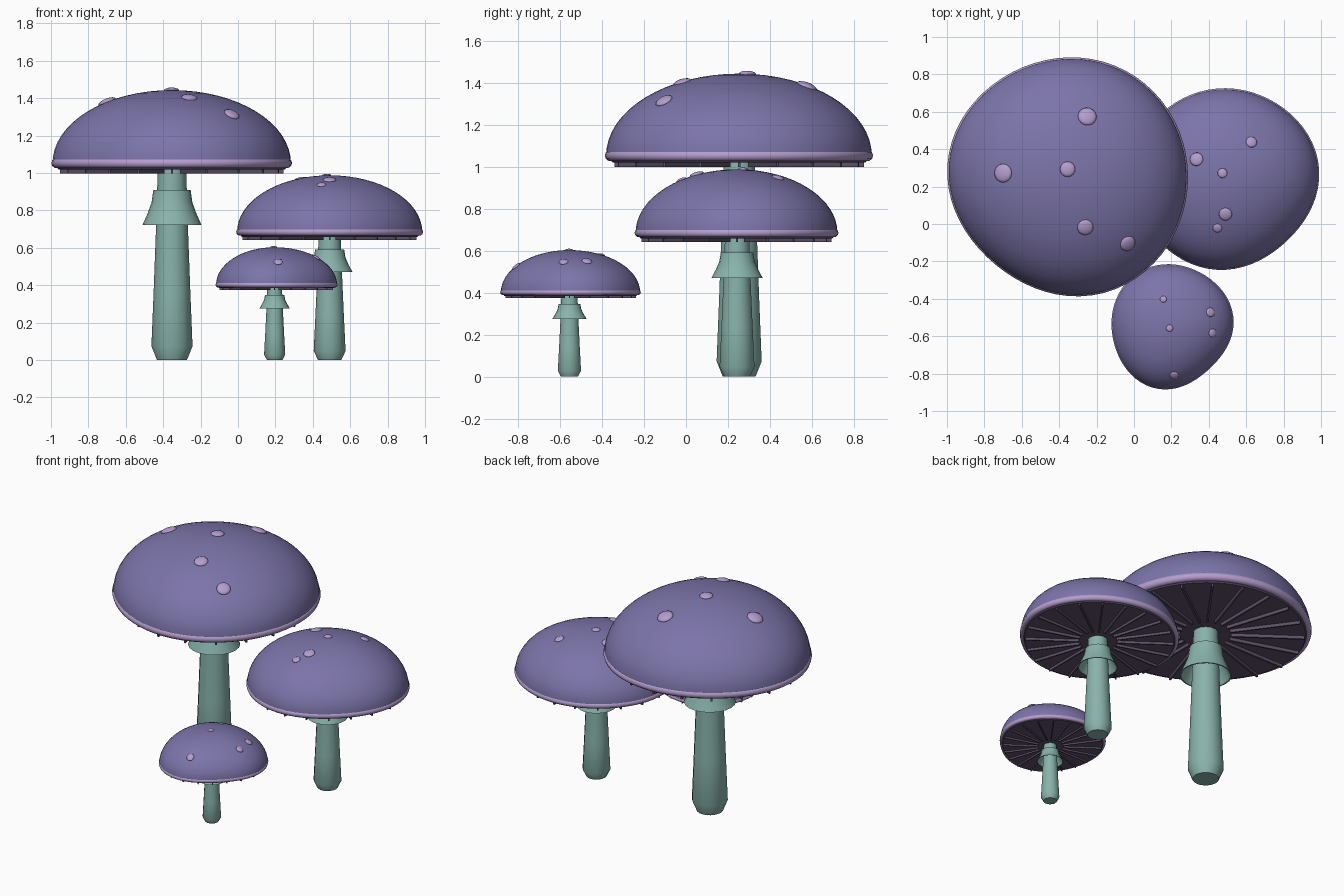
import bpy, bmesh
from math import sin, cos, pi, tau, atan2, sqrt, hypot, radians
from mathutils import Vector, Matrix

if "Cube" in bpy.data.objects:
    bpy.data.objects.remove(bpy.data.objects["Cube"])


def material(name, rgb):
    m = bpy.data.materials.new(name)
    m.diffuse_color = (*rgb, 1)
    m.use_nodes = True
    m.node_tree.nodes["Principled BSDF"].inputs["Base Color"].default_value = m.diffuse_color
    return m


CAP = material("cap_purple", (0.20, 0.175, 0.40))
PALE = material("pale_lilac", (0.46, 0.34, 0.62))
UNDER = material("gill_plum", (0.11, 0.08, 0.14))
STEM = material("stem_green", (0.25, 0.45, 0.41))


def finish(name, bm, mat, angle=40):
    bmesh.ops.recalc_face_normals(bm, faces=bm.faces)
    mesh = bpy.data.meshes.new(name)
    bm.to_mesh(mesh)
    bm.free()
    mesh.materials.append(mat)
    ob = bpy.data.objects.new(name, mesh)
    bpy.context.collection.objects.link(ob)
    bpy.ops.object.select_all(action='DESELECT')
    ob.select_set(True)
    bpy.context.view_layer.objects.active = ob
    bpy.ops.object.shade_smooth_by_angle(angle=radians(angle))
    return ob


def revolve(name, profile, n, radius, loc, mat, closed=False, angle=40):
    """Spin (r, z) points round z; r is multiplied by radius(angle)."""
    bm = bmesh.new()
    rings = []
    for r, z in profile:
        if r == 0:
            rings.append([bm.verts.new((loc[0], loc[1], z))] * n)
        else:
            rings.append([bm.verts.new((loc[0] + r * radius(tau * i / n) * cos(tau * i / n),
                                        loc[1] + r * radius(tau * i / n) * sin(tau * i / n), z))
                          for i in range(n)])
    pairs = list(zip(rings, rings[1:]))
    if closed:
        pairs.append((rings[-1], rings[0]))
    for a, b in pairs:
        for i in range(n):
            j = (i + 1) % n
            quad = list(dict.fromkeys((a[i], a[j], b[j], b[i])))
            if len(quad) > 2:
                bm.faces.new(quad)
    return finish(name, bm, mat, angle)


def lobed(samples):
    """Smooth periodic outline through eight radii, 45 degrees apart."""
    def radius(t):
        total = 0
        for k, r in enumerate(samples):
            d = t - k * pi / 4
            total += r * (1 + 2 * cos(d) + 2 * cos(2 * d) + 2 * cos(3 * d) + cos(4 * d)) / 8
        return total
    return radius


def mushroom(label, loc, s, base, outline, spots):
    R = lobed(outline)
    x0, y0 = loc
    one = lambda t: s
    h = 0.39 * s

    # Stem with a bevelled foot
    revolve(label + "_stem", [(0, 0), (.08, 0), (.11, .07 * base), (.098, .35 * base),
                              (.085, .68 * base), (.075, base), (0, base)], 14, one, loc, STEM)
    # Hollow flared skirt round the stem
    revolve(label + "_skirt", [(.07, .862 * base), (.10, .862 * base), (.109, .80 * base),
                               (.13, .745 * base), (.158, .685 * base), (.15, .685 * base),
                               (.12, .745 * base), (.085, .82 * base)], 20, one, loc, STEM)
    # Domed cap
    dome = [(.99 * cos(i * pi / 32), base + h * sin(i * pi / 32)) for i in range(16)]
    revolve(label + "_cap", dome + [(0, base + h)], 64, R, loc, CAP)
    # Rounded rim
    rim = [(.958 + .042 * cos(i * tau / 10), base + .027 * s * sin(i * tau / 10)) for i in range(10)]
    revolve(label + "_rim", rim, 64, R, loc, PALE, closed=True, angle=60)
    # Underside
    revolve(label + "_underside", [(.97, base - .012 * s), (.94, base - .034 * s),
                                   (0, base - .034 * s)], 64, R, loc, UNDER)

    # Radial gills
    bm = bmesh.new()
    n = 20
    for i in range(n):
        t = tau * i / n
        r0, r1 = .24 * R(t), .93 * R(t)
        m = (Matrix.Translation((x0, y0, base - .042 * s)) @ Matrix.Rotation(t, 4, 'Z')
             @ Matrix.Translation(((r0 + r1) / 2, 0, 0))
             @ Matrix.Diagonal((r1 - r0, .012 * s, .026 * s, 1)))
        bmesh.ops.create_cube(bm, size=1, matrix=m)
    finish(label + "_gills", bm, UNDER)

    # Flattened spots lying on the dome
    bm = bmesh.new()
    for x, y, r in spots:
        dx, dy = x - x0, y - y0
        rad = .99 * R(atan2(dy, dx))
        z = h * sqrt(1 - (hypot(dx, dy) / rad) ** 2)
        normal = Vector((dx / rad ** 2, dy / rad ** 2, z / h ** 2))
        m = (Matrix.Translation((x, y, base + z)) @ normal.to_track_quat('Z', 'Y').to_matrix().to_4x4()
             @ Matrix.Diagonal((r, r, r * .35, 1)))
        bmesh.ops.create_uvsphere(bm, u_segments=16, v_segments=8, radius=1, matrix=m)
    finish(label + "_spots", bm, PALE, 60)


mushroom("large", (-.353, .253), 1, 1.053,
         [.642, .645, .638, .638, .645, .61, .638, .652],
         [(-.25, .575, .05), (-.355, .293, .041), (-.70, .272, .05),
          (-.26, -.018, .043), (-.033, -.105, .043)])
mushroom("medium", (.49, .243), .775, .685,
         [.50, .49, .483, .49, .50, .49, .488, .468],
         [(.334, .346, .036), (.628, .438, .03), (.473, .272, .026),
          (.489, .052, .035), (.446, -.022, .025)])
mushroom("small", (.196, -.555), .515, .402,
         [.335, .338, .34, .338, .316, .325, .328, .302],
         [(.157, -.402, .018), (.409, -.472, .025), (.19, -.557, .019),
          (.42, -.583, .023), (.215, -.809, .024)])
